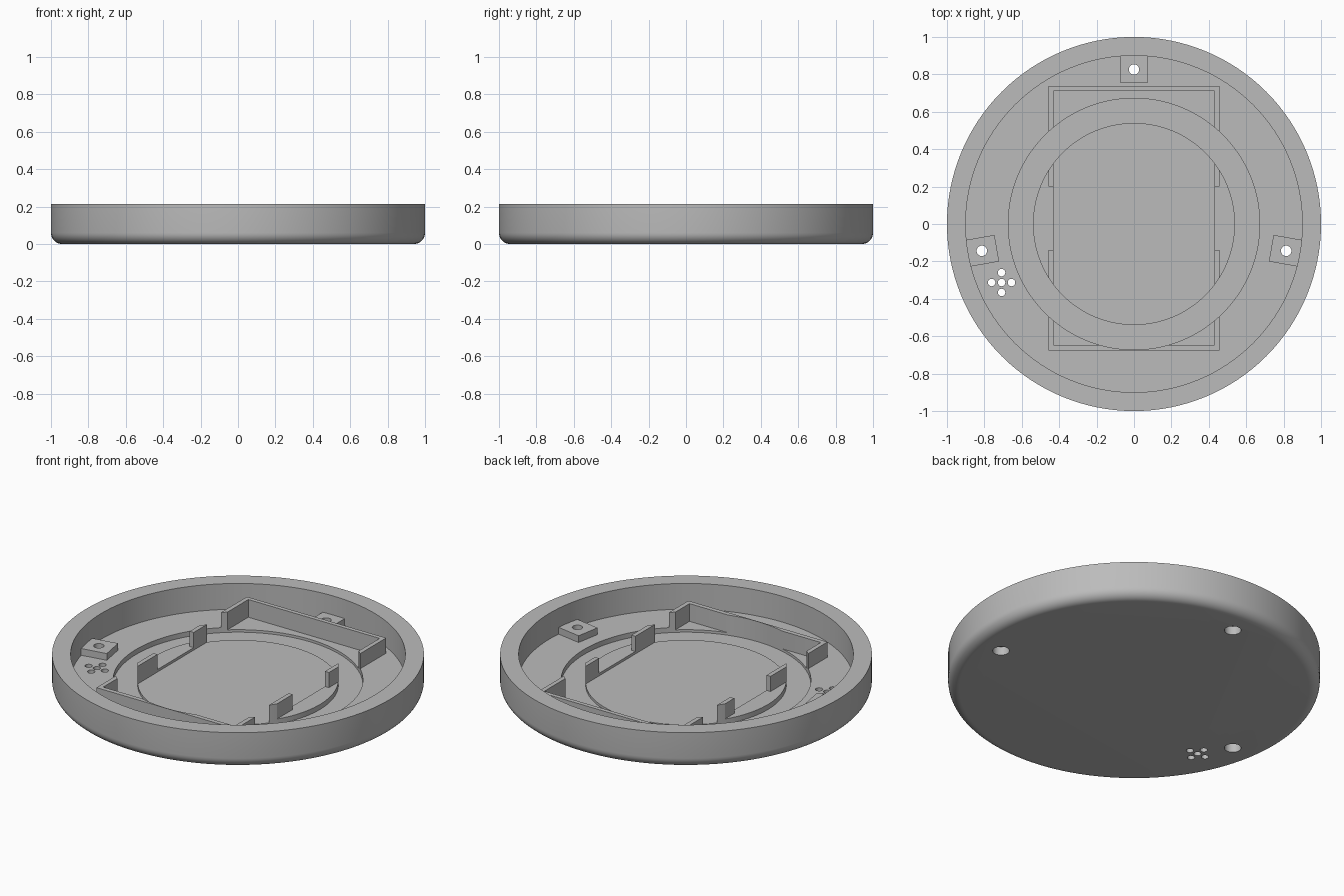
import bpy, bmesh
from math import sin, cos, pi, radians
from mathutils import Matrix, Vector

cube = bpy.data.objects.get("Cube")
if cube:
    bpy.data.objects.remove(cube, do_unlink=True)

grey = bpy.data.materials.new("plain grey")
grey.use_nodes = True
grey.diffuse_color = (0.5, 0.5, 0.5, 1)
grey.node_tree.nodes["Principled BSDF"].inputs["Base Color"].default_value = (0.5, 0.5, 0.5, 1)

TOP, FLOOR, POCKET, GROOVE = 0.213, 0.06, 0.045, 0.03
WALL_TOP, BOSS_TOP, ABOVE = 0.15, 0.10, 0.4


def make(name, bm):
    bmesh.ops.recalc_face_normals(bm, faces=bm.faces)
    mesh = bpy.data.meshes.new(name)
    bm.to_mesh(mesh)
    bm.free()
    mesh.materials.append(grey)
    ob = bpy.data.objects.new(name, mesh)
    bpy.context.collection.objects.link(ob)
    return ob


def lathe(name, profile, segs=128, at=(0, 0), ring=False):
    """Turn (radius, z) points about a vertical axis, capped or closed into a ring."""
    bm = bmesh.new()
    rings = [[bm.verts.new((at[0] + r * cos(2 * pi * i / segs),
                            at[1] + r * sin(2 * pi * i / segs), z))
              for i in range(segs)] for r, z in profile]
    pairs = list(zip(rings, rings[1:]))
    if ring:
        pairs.append((rings[-1], rings[0]))
    else:
        bm.faces.new(rings[0])
        bm.faces.new(rings[-1])
    for a, b in pairs:
        for i in range(segs):
            j = (i + 1) % segs
            bm.faces.new((a[i], a[j], b[j], b[i]))
    return make(name, bm)


def box(name, lo, hi, angle=0):
    lo, hi = Vector(lo), Vector(hi)
    bm = bmesh.new()
    bmesh.ops.create_cube(bm, size=1, matrix=Matrix.Rotation(angle, 4, 'Z')
                          @ Matrix.Translation((lo + hi) / 2)
                          @ Matrix.Diagonal((*(hi - lo), 1)))
    return make(name, bm)


def combine(target, tool, operation):
    tool.hide_render = True
    mod = target.modifiers.new(operation.lower(), 'BOOLEAN')
    mod.operation, mod.solver, mod.object = operation, 'EXACT', tool
    bpy.context.view_layer.objects.active = target
    bpy.ops.object.modifier_apply(modifier=mod.name)
    bpy.data.objects.remove(tool, do_unlink=True)


# Round tray with a rounded bottom edge
FILLET = 0.06
profile = [(1 - FILLET + FILLET * sin(a), FILLET - FILLET * cos(a))
           for a in (pi / 2 * i / 8 for i in range(9))]
tray = lathe("round_tray", profile + [(1, TOP), (0.9, TOP), (0.9, FLOOR)])

# Blocks at the front and back that become the compartment walls
for y0, y1 in ((0.2, 0.737), (-0.675, -0.14)):
    combine(tray, box("wall_block", (-0.457, y0, 0.04), (0.457, y1, WALL_TOP)), 'UNION')

# Three screw bosses against the rim
boss_angles = [radians(a) for a in (90, -10, 190)]
for a in boss_angles:
    inner = 0.755 if a == boss_angles[0] else 0.745
    combine(tray, box("screw_boss", (inner, -0.072, 0.04), (0.94, 0.072, BOSS_TOP), a), 'UNION')

# Rectangular pocket, then the ring groove that interrupts the walls
combine(tray, box("pocket_cutter", (-0.431, -0.648, POCKET), (0.431, 0.712, ABOVE)), 'DIFFERENCE')
combine(tray, lathe("groove_cutter", [(0.54, GROOVE), (0.672, GROOVE),
                                      (0.672, ABOVE), (0.54, ABOVE)], ring=True), 'DIFFERENCE')

# Screw holes, wider underneath
for a in boss_angles:
    r = 0.826
    combine(tray, lathe("screw_cutter", [(0.045, -0.1), (0.045, 0.05), (0.028, 0.05), (0.028, ABOVE)],
                        32, (r * cos(a), r * sin(a))), 'DIFFERENCE')

# Cross of five small vent holes
for dx, dy in ((0, 0), (1, 0), (-1, 0), (0, 1), (0, -1)):
    centre = (-0.708 + 0.053 * dx, -0.313 + 0.053 * dy)
    combine(tray, lathe("vent_cutter", [(0.02, -0.1), (0.02, ABOVE)], 24, centre), 'DIFFERENCE')

bpy.ops.object.select_all(action='DESELECT')
tray.select_set(True)
bpy.context.view_layer.objects.active = tray
bpy.ops.object.shade_smooth_by_angle(angle=radians(30))
